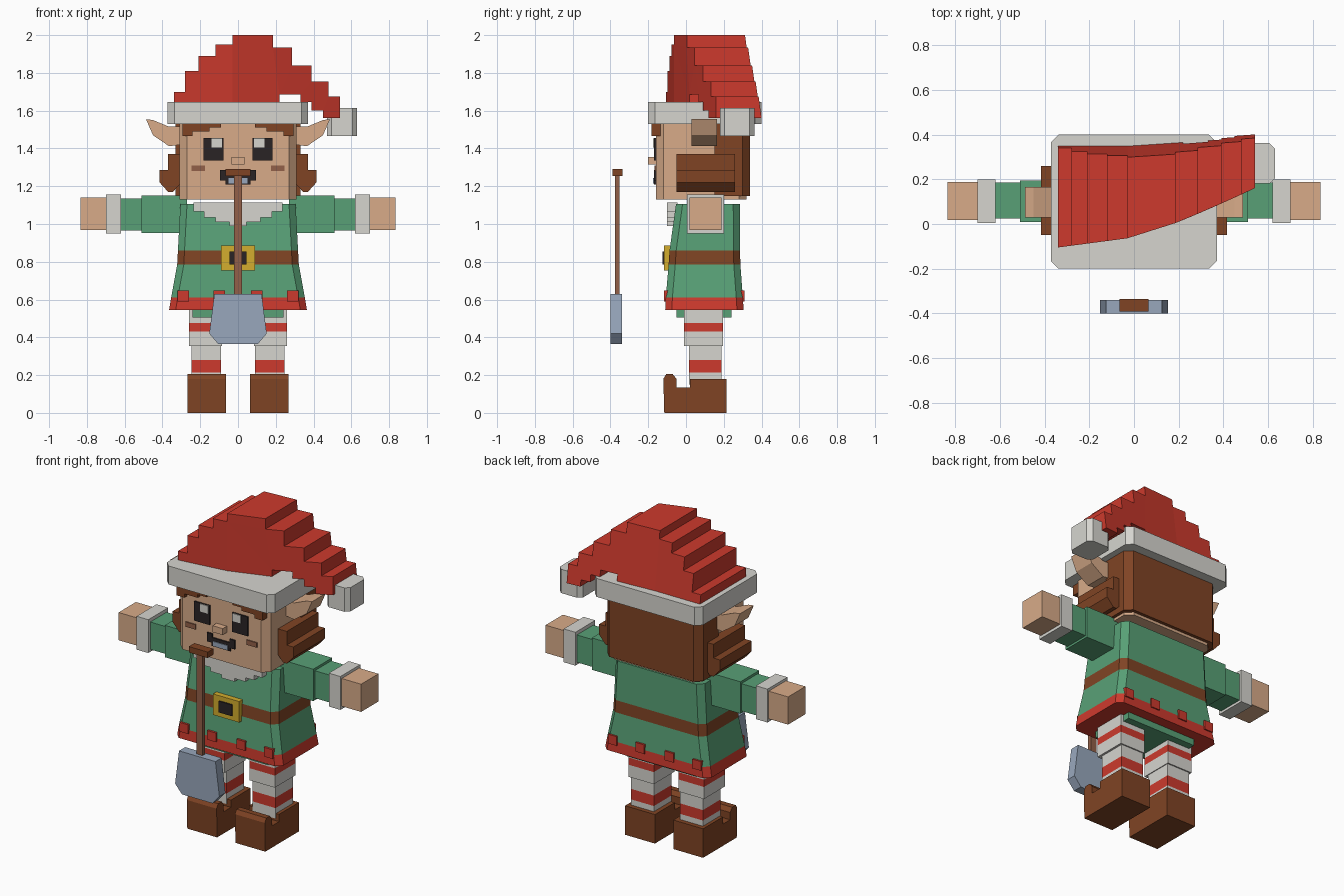
import bpy, bmesh

if "Cube" in bpy.data.objects:
    bpy.data.objects.remove(bpy.data.objects["Cube"])


def material(name, r, g, b):
    lin = [((v / 255 + 0.055) / 1.055) ** 2.4 for v in (r, g, b)] + [1]
    m = bpy.data.materials.new(name)
    m.use_nodes = True
    m.diffuse_color = lin
    m.node_tree.nodes["Principled BSDF"].inputs["Base Color"].default_value = lin
    return m


RED = material("red cloth", 205, 58, 45)
GREEN = material("green cloth", 88, 160, 118)
WHITE = material("off white trim", 214, 213, 207)
SKIN = material("skin", 216, 171, 137)
BROWN = material("dark brown", 128, 68, 36)
WOOD = material("light brown", 146, 96, 72)
BLACK = material("near black", 42, 36, 37)
STEEL = material("steel", 152, 167, 188)
GOLD = material("gold", 212, 174, 46)


def finish(name, bm, mats):
    bmesh.ops.recalc_face_normals(bm, faces=bm.faces)
    me = bpy.data.meshes.new(name)
    bm.to_mesh(me)
    bm.free()
    for m in mats:
        me.materials.append(m)
    ob = bpy.data.objects.new(name, me)
    bpy.context.collection.objects.link(ob)
    return ob


def skin_rings(name, rings, mats, bands=None):
    """Bridge equal-sized closed rings, one material index per band."""
    bm = bmesh.new()
    loops = [[bm.verts.new(p) for p in ring] for ring in rings]
    bands = bands or [0] * (len(rings) - 1)
    n = len(loops[0])
    for a, b, k in zip(loops, loops[1:], bands):
        for i in range(n):
            j = (i + 1) % n
            bm.faces.new((a[i], a[j], b[j], b[i])).material_index = k
    bm.faces.new(loops[0]).material_index = bands[0]
    bm.faces.new(loops[-1]).material_index = bands[-1]
    return finish(name, bm, mats)


def section(x0, x1, y0, y1, z, c=0):
    """Rectangle at height z with corners cut by c."""
    if c == 0:
        return [(x0, y0, z), (x1, y0, z), (x1, y1, z), (x0, y1, z)]
    return [(x0 + c, y0, z), (x1 - c, y0, z), (x1, y0 + c, z), (x1, y1 - c, z),
            (x1 - c, y1, z), (x0 + c, y1, z), (x0, y1 - c, z), (x0, y0 + c, z)]


def box(name, x, y, z, mat, c=0):
    x = sorted(x)
    return skin_rings(name, [section(*x, *y, h, c) for h in z], [mat])


def prism_y(name, pts, y0, y1, mat):
    """Front outline of (x, z) points pushed through y."""
    return skin_rings(name, [[(x, y, z) for x, z in pts] for y in (y0, y1)], [mat])


def both(pts):
    """Complete a right-half outline by mirroring it."""
    return pts + [(-x, z) for x, z in reversed(pts)]


# Head, back hair and small centre features
box("head", (-.31, .31), (-.16, .32), (1.13, 1.6), SKIN, .04)
hair = [(-.33, .15), (.33, .15), (.33, .30), (.29, .34), (-.29, .34), (-.33, .30)]
skin_rings("back_hair", [[(x, y, z) for x, y in hair] for z in (1.147, 1.6)], [BROWN])
box("nose", (-.035, .035), (-.2, -.15), (1.315, 1.355), SKIN)
prism_y("mouth", both([(.065, 1.21), (.065, 1.23), (.095, 1.23), (.095, 1.285),
                       (.06, 1.285), (.06, 1.262)]), -.169, -.16, BLACK)
box("teeth", (-.05, .05), (-.174, -.168), (1.215, 1.243), STEEL)

# Tunic with belt and hem bands
levels = [(.545, .365, -.11, .305), (.61, .354, -.107, .301), (.785, .322, -.092, .288),
          (.86, .318, -.087, .286), (1.105, .305, -.053, .285)]
skin_rings("tunic", [section(-h, h, a, b, z, .035) for z, h, a, b in levels],
           [RED, GREEN, BROWN], [0, 1, 2, 1])
for i, x in enumerate((-.29, -.1, .1, .29)):
    box(f"hem_tab_front_{i}", (x - .03, x + .03), (-.117, -.08), (.59, .647), RED)
    box(f"hem_tab_back_{i}", (x - .03, x + .03), (.27, .31), (.59, .647), RED)
prism_y("collar", both([(.045, .99), (.045, 1.01), (.12, 1.01), (.12, 1.035), (.18, 1.035),
                        (.18, 1.065), (.235, 1.065), (.235, 1.115)]), -.1, -.045, WHITE)
box("buckle", (-.09, .09), (-.117, -.08), (.755, .885), GOLD)
box("buckle_centre", (-.045, .045), (-.125, -.116), (.785, .855), BLACK)
box("shorts", (-.24, .24), (-.05, .24), (.505, .58), GREEN)

# Paired parts
for s, side in ((1, "left"), (-1, "right")):
    def pair(name, x, y, z, mat, c=0):
        return box(f"{side}_{name}", [s * v for v in x], y, z, mat, c)

    def outline(name, pts, y0, y1, mat):
        return prism_y(f"{side}_{name}", [(s * x, z) for x, z in pts], y0, y1, mat)

    # Face
    pair("eye", (.077, .183), (-.169, -.16), (1.335, 1.455), BLACK)
    pair("eye_glint", (.085, .14), (-.174, -.168), (1.405, 1.453), WHITE)
    pair("freckle", (.175, .245), (-.167, -.16), (1.28, 1.31), WOOD)
    outline("fringe", [(.09, 1.54), (.09, 1.51), (.15, 1.51), (.15, 1.49), (.24, 1.49),
                       (.24, 1.467), (.295, 1.467), (.295, 1.54)], -.182, -.13, BROWN)
    outline("ear", [(.3, 1.42), (.365, 1.412), (.45, 1.47), (.487, 1.555), (.45, 1.55),
                    (.365, 1.515), (.3, 1.515)], .03, .165, SKIN)
    outline("sideburn", [(.3, 1.37), (.37, 1.37), (.37, 1.285), (.415, 1.285), (.415, 1.22),
                         (.37, 1.17), (.345, 1.17), (.3, 1.22)], -.05, .26, BROWN)
    # Arm
    pair("upper_sleeve", (.27, .51), (.01, .195), (.952, 1.15), GREEN)
    pair("lower_sleeve", (.5, .63), (.025, .185), (.965, 1.135), GREEN)
    pair("cuff", (.62, .7), (.005, .2), (.95, 1.157), WHITE)
    pair("hand", (.69, .833), (.018, .188), (.968, 1.14), SKIN)
    # Striped leg
    thin, thick = (.09, .247, .015, .187), (.085, .26, -.01, .195)
    steps = [(.15, thin), (.215, thin), (.28, thin), (.355, thin), (.355, thick),
             (.43, thick), (.475, thick), (.58, thick)]
    skin_rings(f"{side}_leg", [section(s * a, s * b, c, d, z) for z, (a, b, c, d) in steps],
               [WHITE, RED], [0, 1, 0, 0, 0, 1, 0])
    # Curled shoe
    shoe = [(.215, 0), (.215, .18), (.02, .18), (.02, .135), (-.05, .135), (-.05, .18),
            (-.07, .205), (-.105, .205), (-.12, .18), (-.115, 0)]
    skin_rings(f"{side}_shoe", [[(s * x, y, z) for y, z in shoe] for x in (.063, .268)], [BROWN])

# Hat brim, stepped drooping crown and pompom
box("hat_brim", (-.372, .37), (-.2, .4), (1.53, 1.645), WHITE, .035)
tops = [(-.34, 1.70), (-.28, 1.81), (-.21, 1.89), (-.12, 1.95), (-.03, 2.0),
        (.185, 1.935), (.285, 1.84), (.39, 1.755), (.48, 1.675)]
crown = [(-.34, 1.62)]
for i, (x, z) in enumerate(tops):
    if i > 4:
        crown.append((x, tops[i - 1][1]))
    elif i:
        crown.append((x, tops[i - 1][1]))
    crown.append((x, z))
crown += [(.54, 1.675), (.54, 1.56), (.45, 1.56), (.45, 1.6), (.39, 1.6), (.39, 1.645),
          (.33, 1.645), (.33, 1.685), (.22, 1.685), (.22, 1.62), (-.03, 1.62)]


def front_y(x):
    return -.06 + (.132 * x if x < 0 else .22 * (x / .54) ** 1.15)


def back_y(x, z):
    return .348 - .14 * (z - 1.645) + .075 * max(x, 0)


hat = skin_rings("hat_crown", [[(x, front_y(x), z) for x, z in crown],
                               [(x, back_y(x, z), z) for x, z in crown]], [RED])
bm = bmesh.new()
bm.from_mesh(hat.data)
bmesh.ops.triangulate(bm, faces=[f for f in bm.faces if len(f.verts) > 4])
bm.to_mesh(hat.data)
bm.free()
box("hat_pompom", (.47, .63), (.18, .362), (1.467, 1.615), WHITE, .025)

# Shovel standing in front
box("shovel_handle", (-.02, .02), (-.377, -.353), (.6, 1.26), WOOD)
box("shovel_grip", (-.065, .065), (-.39, -.335), (1.253, 1.29), BROWN)
prism_y("shovel_blade", both([(.105, .365), (.152, .42), (.125, .63)]), -.4, -.34, STEEL)
